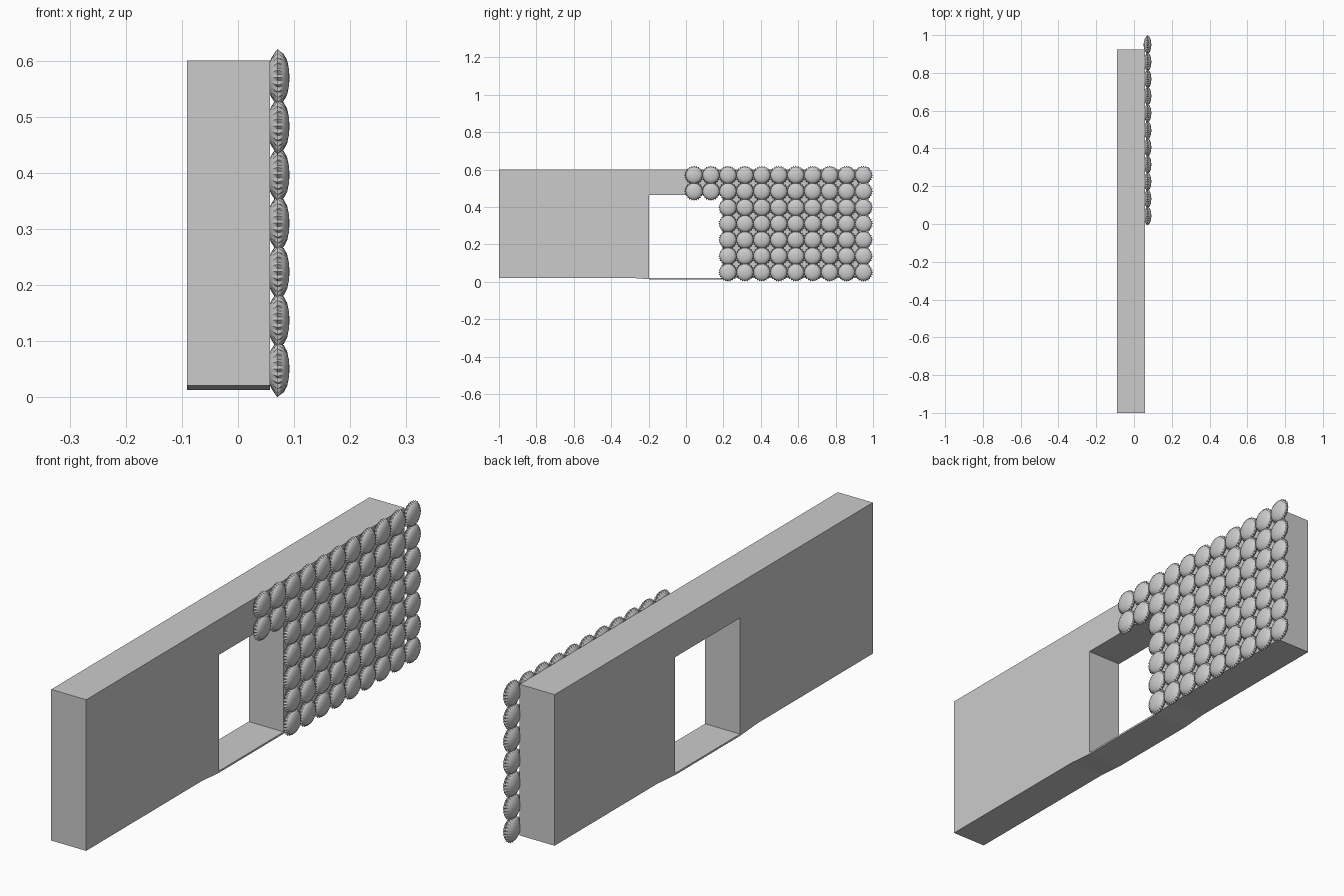
import bpy, bmesh, math

if "Cube" in bpy.data.objects:
    bpy.data.objects.remove(bpy.data.objects["Cube"])

grey = bpy.data.materials.new("plain_grey")
grey.diffuse_color = (0.6, 0.6, 0.6, 1)
grey.use_nodes = True
grey.node_tree.nodes["Principled BSDF"].inputs["Base Color"].default_value = grey.diffuse_color


def finish(name, bm):
    bmesh.ops.recalc_face_normals(bm, faces=bm.faces)
    mesh = bpy.data.meshes.new(name)
    bm.to_mesh(mesh)
    bm.free()
    mesh.materials.append(grey)
    return mesh


def add_object(name, mesh, location=(0, 0, 0)):
    obj = bpy.data.objects.new(name, mesh)
    obj.location = location
    bpy.context.collection.objects.link(obj)
    return obj


# Wall with a doorway: side profiles (y, z) extruded through the thickness
X0, X1 = -0.091, 0.057
LOW, FLOOR, LINTEL, TOP = 0.0135, 0.0205, 0.465, 0.60
DOOR0, DOOR1 = -0.197, 0.195


def extrude_ring(bm, outer, inner):
    rings = []
    for x in (X0, X1):
        rings.append(([bm.verts.new((x, y, z)) for y, z in outer],
                      [bm.verts.new((x, y, z)) for y, z in inner]))
    n = len(outer)
    for i in range(n):
        j = (i + 1) % n
        for k in (0, 1):        # outer and inner edge walls
            a, b = rings[0][k], rings[1][k]
            if (outer, inner)[k][i] != (outer, inner)[k][j]:
                bm.faces.new((a[i], a[j], b[j], b[i]))
        for o, h in rings:      # front and back faces around the doorway
            bm.faces.new((o[i], o[j], h[j], h[i]))


# The underside dips slightly beneath the threshold
outer = [(-1, 0.0215), (-0.30, 0.0215), (DOOR0, LOW), (DOOR1, LOW),
         (0.30, 0.0215), (0.925, 0.0215), (0.925, TOP), (-1, TOP)]
s = (DOOR1 - DOOR0) / 100
inner = [(DOOR0, FLOOR + s * 2), (DOOR0, FLOOR + s), (DOOR0, FLOOR), (DOOR1, FLOOR),
         (DOOR1, FLOOR + s), (DOOR1, FLOOR + s * 2), (DOOR1, LINTEL), (DOOR0, LINTEL)]
bm = bmesh.new()
extrude_ring(bm, outer, inner)
add_object("wall", finish("wall", bm))

# Crimped cap: lathe profile (x, valley radius, tooth radius) around x
TEETH = 24
profile = [(-0.017, 0.022, 0.022), (-0.011, 0.034, 0.035), (-0.004, 0.042, 0.046),
           (0.000, 0.043, 0.051), (0.004, 0.043, 0.047), (0.011, 0.039, 0.042),
           (0.017, 0.030, 0.031), (0.020, 0.017, 0.017)]
bm = bmesh.new()
count = TEETH * 2
rings = []
for x, valley, tooth in profile:
    ring = []
    for i in range(count):
        a = math.tau * i / count
        r = valley if i % 2 else tooth
        ring.append(bm.verts.new((x, r * math.cos(a), r * math.sin(a))))
    rings.append(ring)
for a, b in zip(rings, rings[1:]):
    for i in range(count):
        j = (i + 1) % count
        bm.faces.new((a[i], a[j], b[j], b[i]))
for ring, x in ((rings[0], -0.020), (rings[-1], 0.0215)):
    tip = bm.verts.new((x, 0, 0))
    for i in range(count):
        bm.faces.new((ring[i], ring[(i + 1) % count], tip))
cap_mesh = finish("crimped_cap", bm)
cap_mesh.shade_smooth()
cap_mesh.set_sharp_from_angle(angle=math.radians(30))

# Cap cladding: seven rows, the lower five stop at the doorway
for row in range(7):
    for col in range(0 if row > 4 else 2, 11):
        add_object(f"cap_{row}_{col}", cap_mesh,
                   (0.0705, 0.043 + col * 0.0906, 0.051 + row * 0.0865))
